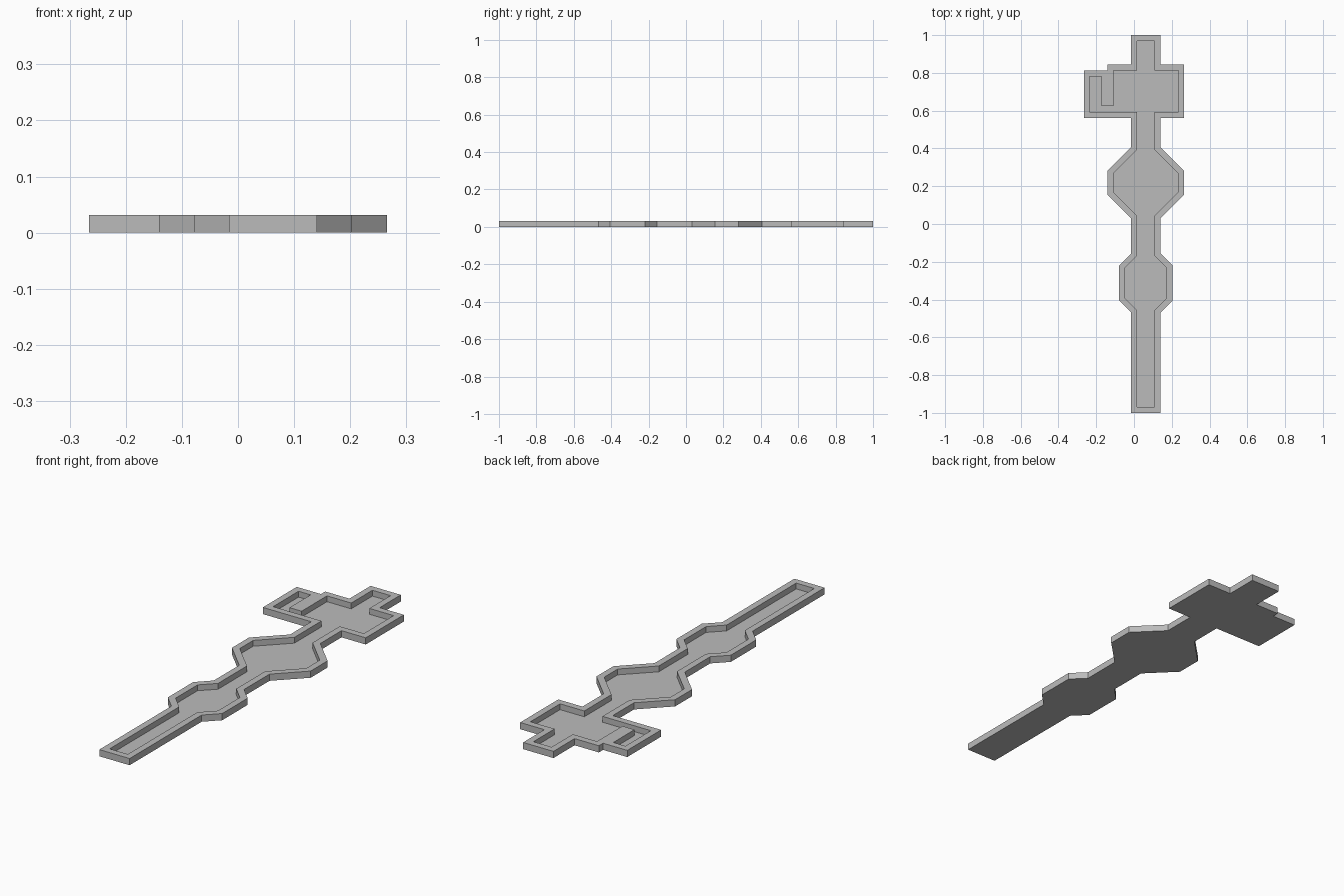
import bpy, bmesh
from mathutils import Vector

if "Cube" in bpy.data.objects:
    bpy.data.objects.remove(bpy.data.objects["Cube"], do_unlink=True)

U = 1 / 32          # module: rim width and total height
FLOOR = 0.004       # thickness of the tray floor
AXIS = 2 * U        # centre line of the blade

grey = bpy.data.materials.new("plain grey")
grey.use_nodes = True
grey.diffuse_color = (0.5, 0.5, 0.5, 1)
grey.node_tree.nodes["Principled BSDF"].inputs["Base Color"].default_value = (0.5, 0.5, 0.5, 1)


def prism(name, points, z0, z1):
    """Upright prism over a counter-clockwise outline."""
    bm = bmesh.new()
    base = bm.faces.new([bm.verts.new((p[0], p[1], z0)) for p in points])
    top = bmesh.ops.extrude_face_region(bm, geom=[base], use_keep_orig=True)
    moved = [v for v in top["geom"] if isinstance(v, bmesh.types.BMVert)]
    bmesh.ops.translate(bm, verts=moved, vec=(0, 0, z1 - z0))
    bmesh.ops.recalc_face_normals(bm, faces=bm.faces)
    mesh = bpy.data.meshes.new(name)
    bm.to_mesh(mesh)
    bm.free()
    mesh.materials.append(grey)
    obj = bpy.data.objects.new(name, mesh)
    bpy.context.collection.objects.link(obj)
    return obj


def inset(points, d):
    """Move every side of a counter-clockwise outline inward by d."""
    result = []
    for i, p in enumerate(points):
        a = (p - points[i - 1]).normalized()
        b = (points[(i + 1) % len(points)] - p).normalized()
        na, nb = Vector((-a.y, a.x)), Vector((-b.y, b.x))
        result.append(p + (na + nb) * d / (1 + na.dot(nb)))
    return result


# Half outline in modules: (half width, y), from handle end to tip
shaft = [(2.5, -32), (2.5, -15), (4.5, -13), (4.5, -7), (2.5, -5),
         (2.5, 1), (6.5, 5), (6.5, 9), (2.5, 13), (2.5, 18)]
head_right = [(6.5, 18), (6.5, 27), (2.5, 27), (2.5, 32)]
head_left = [(-2.5, 32), (-2.5, 27), (-6.5, 27), (-6.5, 26), (-10.5, 26), (-10.5, 18)]
half_left = [(-w, y) for w, y in reversed(shaft)]
outline = [Vector((AXIS + w * U, y * U)) for w, y in shaft + head_right + head_left + half_left]

# Tray body, hollowed from above to leave an even rim
body = prism("tray_body", outline, 0, U)
cavity = prism("cavity_cutter", inset(outline, U), FLOOR, 2 * U)
cavity.hide_render = True
cavity.hide_set(True)
cut = body.modifiers.new("hollow", "BOOLEAN")
cut.operation = "DIFFERENCE"
cut.solver = "EXACT"
cut.object = cavity

# Thick divider that closes off the side slot of the head
x0, x1, y0, y1 = -5.5 * U, -3.5 * U, 20 * U, 25 * U
prism("slot_divider", [(x0, y0), (x1, y0), (x1, y1), (x0, y1)], FLOOR, U)
